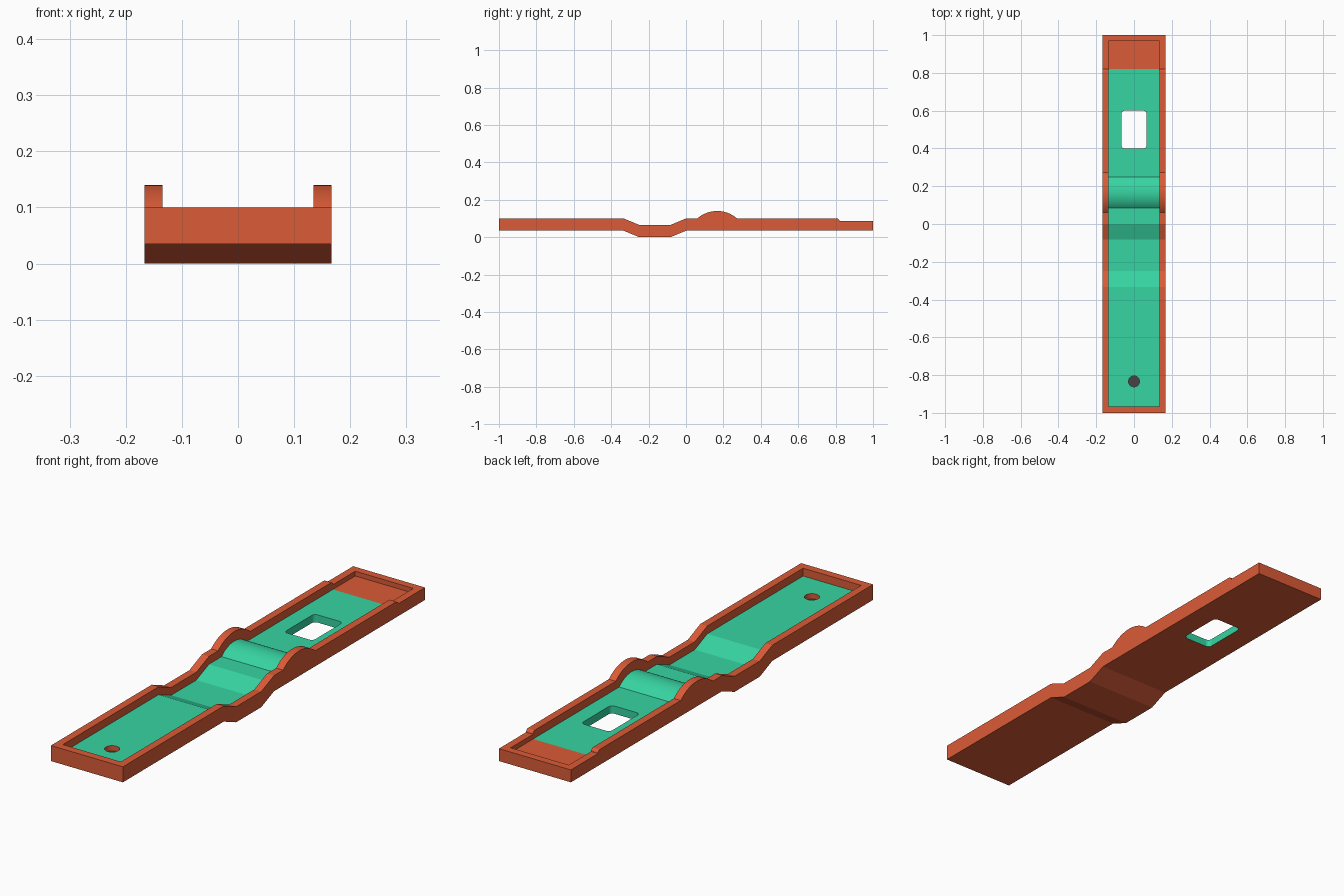
import bpy, bmesh, math
from mathutils import Vector

if "Cube" in bpy.data.objects:
    bpy.data.objects.remove(bpy.data.objects["Cube"])


def material(name, rgb):
    m = bpy.data.materials.new(name)
    m.diffuse_color = (*rgb, 1)
    m.use_nodes = True
    m.node_tree.nodes["Principled BSDF"].inputs["Base Color"].default_value = m.diffuse_color
    return m


MATS = [material("orange_red", (0.71, 0.105, 0.038)),
        material("green", (0.038, 0.66, 0.36)),
        material("dark", (0.07, 0.055, 0.055))]


def arc(cy, cz, r, a0, a1, n):
    """Points of an arc in a 2D plane, angles in degrees."""
    return [(cy + r * math.cos(math.radians(a0 + (a1 - a0) * i / n)),
             cz + r * math.sin(math.radians(a0 + (a1 - a0) * i / n))) for i in range(n + 1)]


def prism(name, points, offset):
    """Solid made by sweeping a closed 3D outline along an offset."""
    bm = bmesh.new()
    face = bm.faces.new([bm.verts.new(p) for p in points])
    ext = bmesh.ops.extrude_face_region(bm, geom=[face])["geom"]
    bmesh.ops.translate(bm, vec=Vector(offset),
                        verts=[v for v in ext if isinstance(v, bmesh.types.BMVert)])
    bmesh.ops.recalc_face_normals(bm, faces=bm.faces[:])
    me = bpy.data.meshes.new(name)
    bm.to_mesh(me)
    bm.free()
    for m in MATS:
        me.materials.append(m)
    ob = bpy.data.objects.new(name, me)
    bpy.context.collection.objects.link(ob)
    return ob


def side_prism(name, profile, half):
    return prism(name, [(-half, y, z) for y, z in profile], (2 * half, 0, 0))


def paint(ob, index, test=lambda p: True):
    for p in ob.data.polygons:
        if test(p):
            p.material_index = index


def cut(body, cutter):
    mod = body.modifiers.new("cut", "BOOLEAN")
    mod.operation, mod.solver, mod.object = "DIFFERENCE", "EXACT", cutter
    bpy.context.view_layer.objects.active = body
    bpy.ops.object.modifier_apply(modifier=mod.name)
    bpy.data.objects.remove(cutter)


# Shared centre of the concentric humps on rim and floor
HY, HZ = 0.1667, -0.0215
R_FLOOR, R_RIM = 0.1215, 0.1615
RIM, FLOOR, BASE, LOW = 0.1, 0.067, 0.035, 0.0345


def hump(r, z):
    a = math.degrees(math.asin((z - HZ) / r))
    return arc(HY, HZ, r, 180 - a, a, 24)


def dip(z):
    return [(-0.3333, z), (-0.25, z - LOW), (-0.0833, z - LOW), (0, z)]


# Body: side outline with dip, hump and stepped-down back end
top = ([(-1, RIM)] + dip(RIM) + hump(R_RIM, RIM)
       + arc(0.807, 0.087, 0.013, 90, 0, 8) + [(1, 0.087)])
bottom = [(-1, BASE)] + dip(BASE - 0.0005) + [(1, BASE)]
body = side_prism("tray_body", top + bottom[::-1], 0.1667)

# Recess: green floor, red walls and red back end
floor = ([(-0.967, FLOOR)] + dip(FLOOR) + hump(R_FLOOR, FLOOR)
         + [(0.82, FLOOR), (0.968, FLOOR)])
recess = side_prism("recess_cutter", floor + [(0.968, 0.3), (-0.967, 0.3)], 0.1345)
paint(recess, 1, lambda p: p.normal.z < -0.3 and p.center.y < 0.82)
cut(body, recess)

# Rounded through slot
c = 0.017
outline = []
for sx, sy, a in ((1, 1, 0), (-1, 1, 90), (-1, -1, 180), (1, -1, 270)):
    outline += arc(sx * (0.0667 - c), 0.5 + sy * (0.1 - c), c, a, a + 90, 8)
slot = prism("slot_cutter", [(x, y, -0.1) for x, y in outline], (0, 0, 0.4))
paint(slot, 1)
cut(body, slot)

# Blind round hole
circle = arc(0, -0.8333, 0.029, 0, 360, 32)[:-1]
hole = prism("hole_cutter", [(x, y, 0.045) for x, y in circle], (0, 0, 0.2))
paint(hole, 2, lambda p: p.normal.z < -0.5)
cut(body, hole)

# Smooth the curves, keep the bends crisp
bpy.ops.object.select_all(action="DESELECT")
body.select_set(True)
bpy.context.view_layer.objects.active = body
bpy.ops.object.shade_smooth_by_angle(angle=math.radians(15))
wn = body.modifiers.new("weighted_normals", "WEIGHTED_NORMAL")
wn.keep_sharp = True
